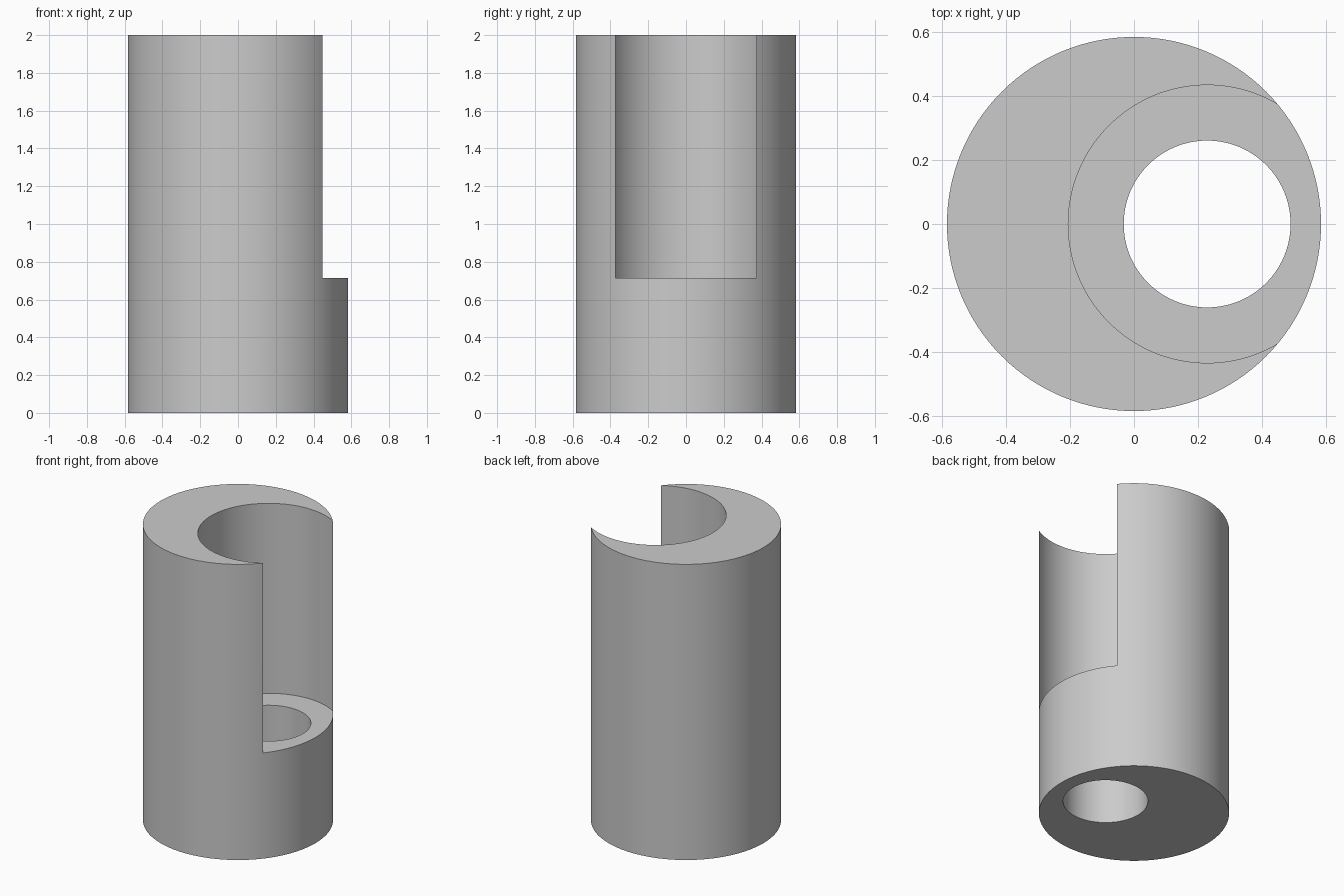
import bpy
import math

OUTER_R = 0.583
OFFSET = 0.228      # bore axis, shifted towards the open side
POCKET_R = 0.433
BORE_R = 0.26
FLOOR = 0.715
HEIGHT = 2.0

cube = bpy.data.objects.get("Cube")
if cube:
    bpy.data.objects.remove(cube, do_unlink=True)

grey = bpy.data.materials.new("plain grey")
grey.use_nodes = True
colour = (0.6, 0.6, 0.6, 1)
grey.diffuse_color = colour
grey.node_tree.nodes["Principled BSDF"].inputs["Base Color"].default_value = colour


def cylinder(name, radius, bottom, top, x=0.0):
    bpy.ops.mesh.primitive_cylinder_add(
        vertices=128, radius=radius, depth=top - bottom,
        location=(x, 0, (top + bottom) / 2))
    obj = bpy.context.object
    obj.name = name
    obj.data.materials.append(grey)
    return obj


def cut(target, cutter):
    mod = target.modifiers.new(cutter.name, 'BOOLEAN')
    mod.operation = 'DIFFERENCE'
    mod.solver = 'EXACT'
    mod.object = cutter
    cutter.hide_render = True
    bpy.context.view_layer.objects.active = target
    bpy.ops.object.modifier_apply(modifier=mod.name)
    bpy.data.objects.remove(cutter, do_unlink=True)


# Main cylindrical body
body = cylinder("cylinder_body", OUTER_R, 0, HEIGHT)

# Wide pocket that breaks through the side wall
cut(body, cylinder("pocket_cutter", POCKET_R, FLOOR, HEIGHT + 0.2, OFFSET))

# Narrow through hole in the pocket floor
cut(body, cylinder("bore_cutter", BORE_R, -0.2, HEIGHT + 0.2, OFFSET))

# Smooth walls with crisp rims
bpy.ops.object.select_all(action='DESELECT')
body.select_set(True)
bpy.context.view_layer.objects.active = body
bpy.ops.object.shade_smooth_by_angle(angle=math.radians(30))
